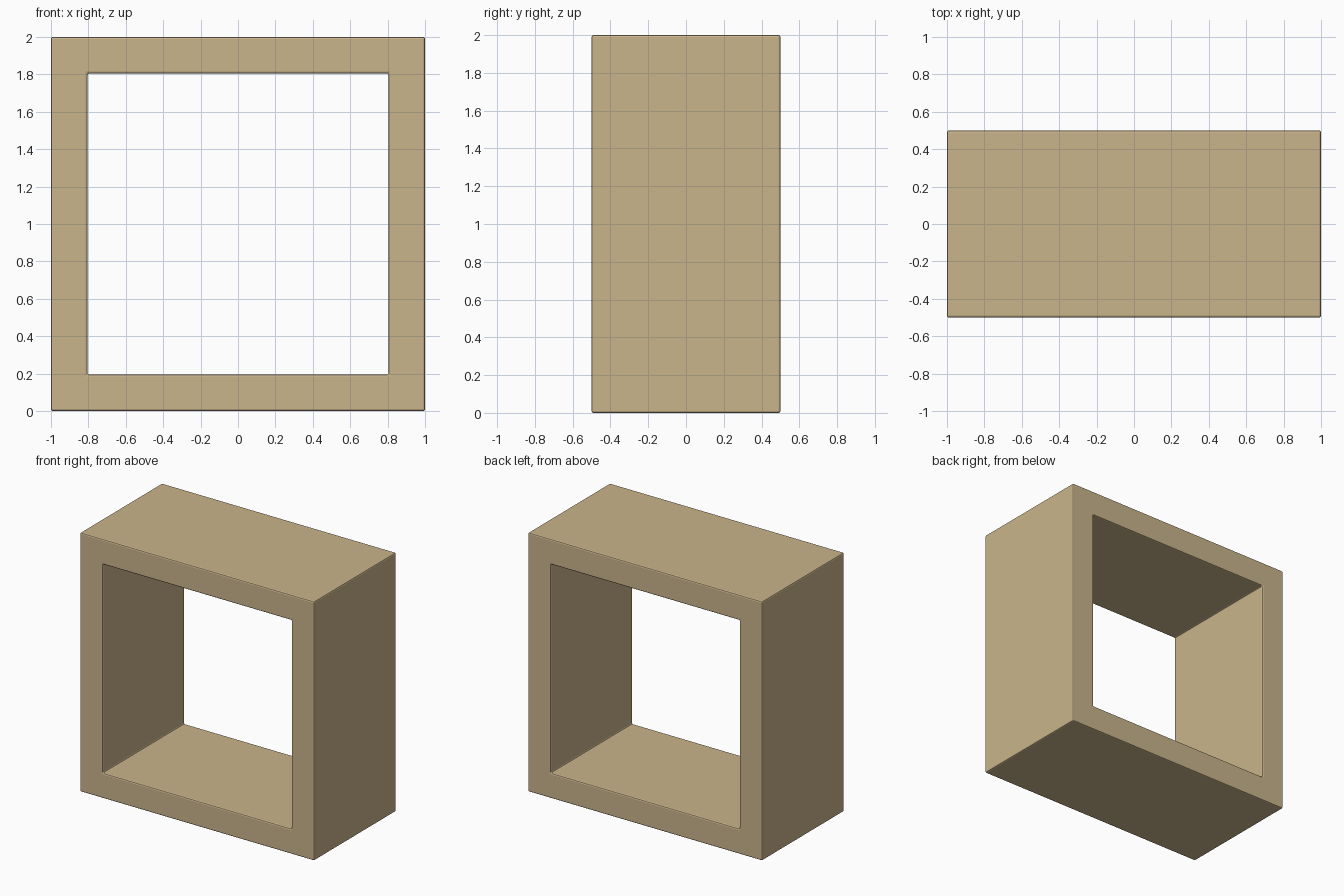
import bpy, bmesh

if "Cube" in bpy.data.objects:
    bpy.data.objects.remove(bpy.data.objects["Cube"])

WIDTH, DEPTH, HEIGHT, WALL, BEVEL = 2.0, 1.0, 2.0, 0.195, 0.01

wood = bpy.data.materials.new("light tan wood")
wood.diffuse_color = (0.59, 0.46, 0.26, 1.0)
wood.use_nodes = True
wood.node_tree.nodes["Principled BSDF"].inputs["Base Color"].default_value = wood.diffuse_color


def ring(bm, inset, y):
    """Rectangular loop of vertices in the xz plane."""
    x, lo, hi = WIDTH / 2 - inset, inset, HEIGHT - inset
    return [bm.verts.new((px, y, pz))
            for px, pz in ((-x, lo), (x, lo), (x, hi), (-x, hi))]


# Open box frame: four rings joined by front, outer, back and inner walls
bm = bmesh.new()
loops = [ring(bm, 0, -DEPTH / 2), ring(bm, 0, DEPTH / 2),
         ring(bm, WALL, DEPTH / 2), ring(bm, WALL, -DEPTH / 2)]
for k in range(4):
    a, b = loops[k], loops[(k + 1) % 4]
    for i in range(4):
        j = (i + 1) % 4
        bm.faces.new((a[i], a[j], b[j], b[i]))
bmesh.ops.recalc_face_normals(bm, faces=bm.faces[:])

mesh = bpy.data.meshes.new("shelf_cube_frame")
bm.to_mesh(mesh)
bm.free()
mesh.materials.append(wood)
frame = bpy.data.objects.new("shelf_cube_frame", mesh)
bpy.context.collection.objects.link(frame)

# Slightly eased edges
bevel = frame.modifiers.new("eased_edges", 'BEVEL')
bevel.width = BEVEL
bevel.segments = 2
bevel.limit_method = 'ANGLE'
